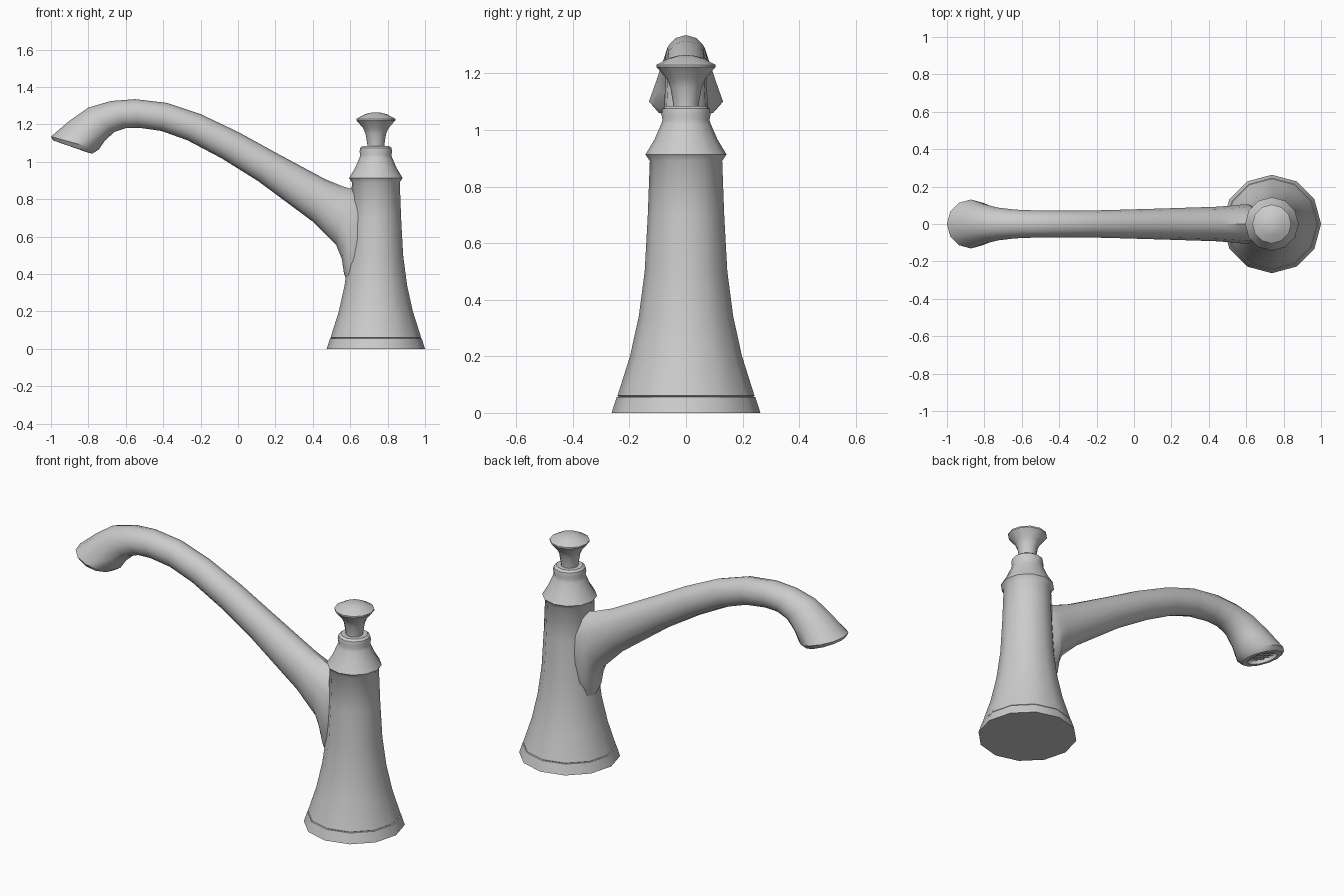
import bpy, bmesh, math
from mathutils import Matrix, Vector

cube = bpy.data.objects.get("Cube")
if cube:
    bpy.data.objects.remove(cube, do_unlink=True)

metal = bpy.data.materials.new("brushed_metal")
metal.use_nodes = True
GREY = (0.6, 0.6, 0.6, 1)
metal.diffuse_color = GREY
metal.node_tree.nodes["Principled BSDF"].inputs["Base Color"].default_value = GREY

AXIS_X = 0.737   # vertical axis of the column
SIDES = 12


def finish(name, bm, angle=35):
    bmesh.ops.remove_doubles(bm, verts=bm.verts, dist=0.0003)
    bmesh.ops.recalc_face_normals(bm, faces=bm.faces)
    mesh = bpy.data.meshes.new(name)
    bm.to_mesh(mesh)
    bm.free()
    mesh.materials.append(metal)
    ob = bpy.data.objects.new(name, mesh)
    bpy.context.collection.objects.link(ob)
    bpy.ops.object.select_all(action='DESELECT')
    ob.select_set(True)
    bpy.context.view_layer.objects.active = ob
    bpy.ops.object.shade_smooth_by_angle(angle=math.radians(angle))
    return ob


def loft(name, rings):
    """Skin a list of point rings and close both ends."""
    bm = bmesh.new()
    loops = [[bm.verts.new(p) for p in ring] for ring in rings]
    for a, b in zip(loops, loops[1:]):
        for i in range(SIDES):
            j = (i + 1) % SIDES
            bm.faces.new((a[i], a[j], b[j], b[i]))
    bm.faces.new(loops[0])
    bm.faces.new(loops[-1])
    return finish(name, bm)


def lathe(name, profile):
    steps = [2 * math.pi * i / SIDES for i in range(SIDES)]
    return loft(name, [[(AXIS_X + r * math.cos(a), r * math.sin(a), z)
                        for a in steps] for r, z in profile])


def section(tx, tz, bx, bz, half):
    """Elliptical ring spanned by its top point, bottom point and half width."""
    top, bottom = Vector((tx, 0, tz)), Vector((bx, 0, bz))
    mid, up = (top + bottom) / 2, (top - bottom) / 2
    return [mid + up * math.cos(a) + Vector((0, half * math.sin(a), 0))
            for a in (2 * math.pi * i / SIDES for i in range(SIDES))]


# Column: foot ring with a fine seam, flared body, collar and cap
lathe("base_ring", [(0.263, 0), (0.245, 0.056), (0.235, 0.058)])
lathe("column", [
    (0.235, 0.056), (0.242, 0.061), (0.198, 0.20), (0.167, 0.34),
    (0.146, 0.50), (0.135, 0.70), (0.128, 0.89), (0.143, 0.913),
    (0.138, 0.922), (0.112, 0.965), (0.088, 1.02), (0.083, 1.035),
    (0.087, 1.055), (0.083, 1.075), (0.070, 1.085), (0.04, 1.085)])

# Flared pull knob
lathe("knob", [
    (0.045, 1.08), (0.046, 1.095), (0.055, 1.15), (0.068, 1.18),
    (0.104, 1.222), (0.104, 1.230), (0.060, 1.254), (0.030, 1.262),
    (0.008, 1.264)])

# Spout: sections from inside the column to the recessed outlet
loft("spout", [section(*s) for s in (
    (0.70, 0.83, 0.60, 0.32, 0.09),
    (0.65, 0.845, 0.567, 0.40, 0.105),
    (0.61, 0.855, 0.555, 0.48, 0.105),
    (0.57, 0.865, 0.525, 0.555, 0.10),
    (0.47, 0.905, 0.40, 0.68, 0.092),
    (0.20, 1.05, 0.11, 0.895, 0.083),
    (0.0, 1.16, -0.09, 1.02, 0.077),
    (-0.20, 1.255, -0.27, 1.115, 0.072),
    (-0.38, 1.315, -0.41, 1.165, 0.071),
    (-0.55, 1.335, -0.53, 1.182, 0.073),
    (-0.68, 1.325, -0.60, 1.18, 0.077),
    (-0.80, 1.29, -0.66, 1.16, 0.088),
    (-0.90, 1.22, -0.71, 1.115, 0.107),
    (-1.0, 1.135, -0.745, 1.065, 0.131),
    (-0.99, 1.115, -0.78, 1.043, 0.112),
    (-0.965, 1.106, -0.81, 1.052, 0.083),
    (-0.952, 1.143, -0.797, 1.089, 0.083))])

# Aerator grille set into the outlet
bm = bmesh.new()
place = Matrix.Translation((-0.88, 0, 1.10)) @ Matrix.Rotation(0.336, 4, 'Y')
for k in (-0.05, -0.025, 0, 0.025, 0.05):
    chord = 2 * math.sqrt(0.081 ** 2 - k ** 2)
    for pos, size in (((0, k, 0), (chord, 0.007, 0.008)),
                      ((k, 0, 0), (0.007, chord, 0.008))):
        bmesh.ops.create_cube(bm, size=1, matrix=place @ Matrix.Translation(pos)
                              @ Matrix.Diagonal((*size, 1)))
finish("aerator_grille", bm)
